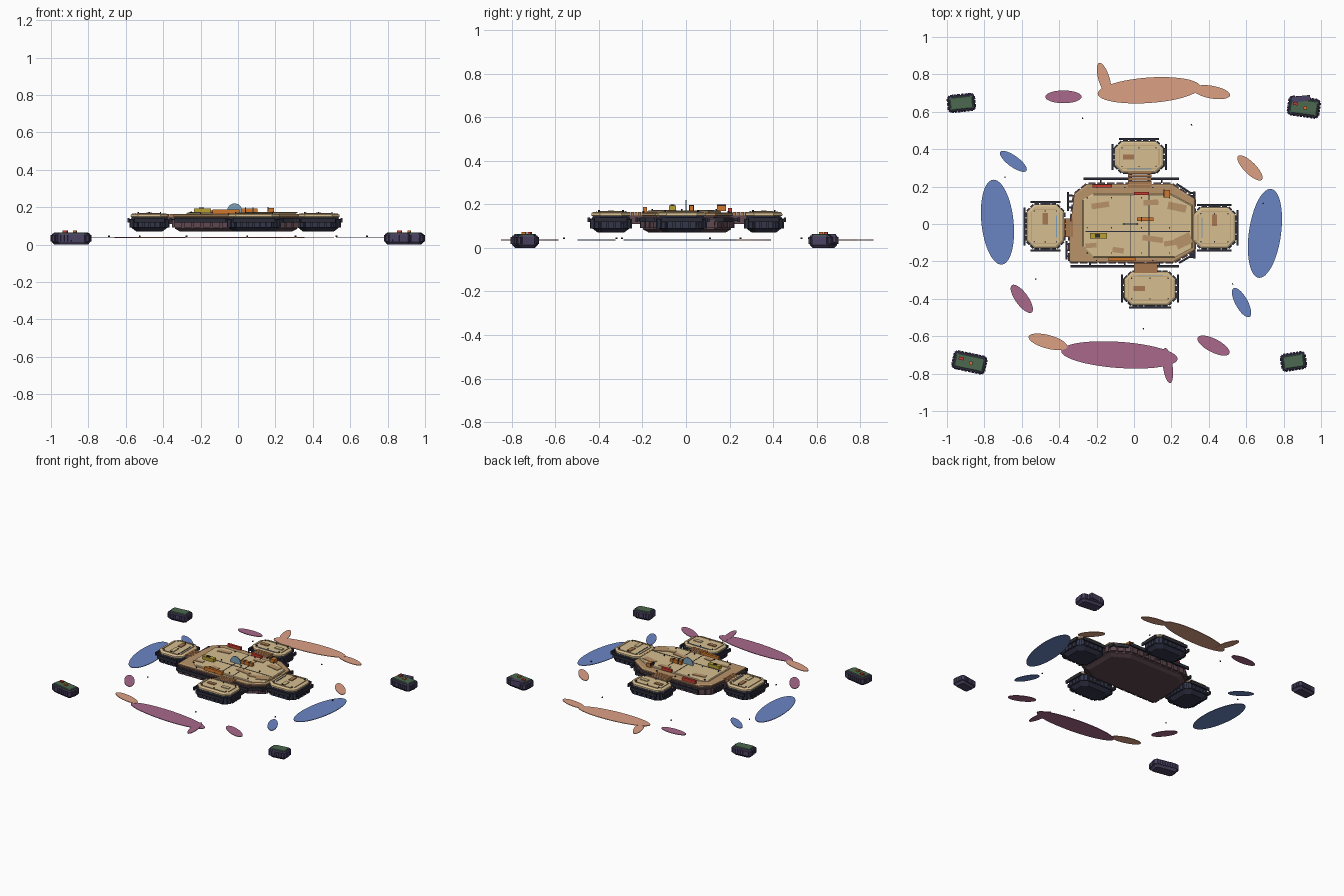
import bpy, bmesh, math
from mathutils import Vector, Matrix

if "Cube" in bpy.data.objects:
    bpy.data.objects.remove(bpy.data.objects["Cube"])


def mat(name, hexcol):
    m = bpy.data.materials.new(name)
    rgb = [int(hexcol[i:i + 2], 16) / 255 for i in (0, 2, 4)]
    m.diffuse_color = [((c + .055) / 1.055) ** 2.4 for c in rgb] + [1]
    m.use_nodes = True
    m.node_tree.nodes["Principled BSDF"].inputs["Base Color"].default_value = m.diffuse_color
    return m


SAND, RIM, PLANK = mat("sand", "D6BD90"), mat("rim", "B8946A"), mat("plank", "A87850")
HULL, NAVY, DARK = mat("hull", "5E4850"), mat("navy", "33364A"), mat("dark", "2C2C38")
RED, ORANGE, YELLOW = mat("red", "C83C30"), mat("orange", "D0782C"), mat("yellow", "B8A032")
BLUE, CORAL, PLUM = mat("blue", "6A85C4"), mat("coral", "DCA084"), mat("plum", "A8688A")
PURPLE, GREEN, GLASS = mat("purple", "4A4262"), mat("green", "4C6850"), mat("glass", "7AA0B8")


def finish(name, bm, m):
    bmesh.ops.recalc_face_normals(bm, faces=bm.faces)
    me = bpy.data.meshes.new(name)
    bm.to_mesh(me)
    bm.free()
    me.materials.append(m)
    ob = bpy.data.objects.new(name, me)
    bpy.context.collection.objects.link(ob)
    return ob


def boxes(name, items, m):
    """items: (x, y, z, sx, sy, sz, rotation in degrees)"""
    bm = bmesh.new()
    for x, y, z, sx, sy, sz, r in items:
        bmesh.ops.create_cube(bm, size=1, matrix=Matrix.Translation((x, y, z))
                              @ Matrix.Rotation(math.radians(r), 4, 'Z')
                              @ Matrix.Diagonal((sx, sy, sz, 1)))
    return finish(name, bm, m)


def loft(name, pts, rings, m):
    """Stack copies of a convex outline; rings: (inset, z)"""
    xs, ys = [p[0] for p in pts], [p[1] for p in pts]
    cx, cy = (min(xs) + max(xs)) / 2, (min(ys) + max(ys)) / 2
    w, d = max(xs) - min(xs), max(ys) - min(ys)
    bm = bmesh.new()
    loops = [[bm.verts.new((cx + (x - cx) * (1 - 2 * o / w), cy + (y - cy) * (1 - 2 * o / d), z))
              for x, y in pts] for o, z in rings]
    n = len(pts)
    for a, b in zip(loops, loops[1:]):
        for i in range(n):
            bm.faces.new((a[i], a[(i + 1) % n], b[(i + 1) % n], b[i]))
    bm.faces.new(loops[0])
    bm.faces.new(loops[-1])
    return finish(name, bm, m)


def octagon(w, d, c, cx=0, cy=0, rot=0):
    a, b = w / 2, d / 2
    p = [(a, -b + c), (a, b - c), (a - c, b), (c - a, b), (-a, b - c), (-a, c - b), (c - a, -b), (a - c, -b)]
    k, s = math.cos(math.radians(rot)), math.sin(math.radians(rot))
    return [(cx + x * k - y * s, cy + x * s + y * k) for x, y in p]


def ribs(name, pts, z, h, step, m, depth=.01):
    """Row of fender blocks along each outline edge"""
    out = []
    for i, p in enumerate(pts):
        a, b = Vector(p), Vector(pts[(i + 1) % len(pts)])
        e = b - a
        n = max(1, round(e.length / step))
        for k in range(n):
            c = a + e * ((k + .5) / n)
            out.append((c.x, c.y, z, e.length / n * .78, depth, h, math.degrees(math.atan2(e.y, e.x))))
    return boxes(name, out, m)


def rail(x, y, length, along_x, inward):
    """Fender bar with two standoffs reaching toward the hull"""
    t, z = .011, .13
    r = [(x, y, z, length if along_x else t, t if along_x else length, .022, 0)]
    for s in (-.32, 0, .32):
        if along_x:
            r.append((x + s * length, y + inward * .01, z, .009, .024, .012, 0))
        else:
            r.append((x + inward * .01, y + s * length, z, .024, .009, .012, 0))
    return r


def rivets(name, spots, m, r=.004, h=.008):
    bm = bmesh.new()
    for x, y, z in spots:
        bmesh.ops.create_cone(bm, cap_ends=True, segments=6, radius1=r, radius2=r, depth=h,
                              matrix=Matrix.Translation((x, y, z)))
    return finish(name, bm, m)


# Main platform: hull, rim and stepped deck
main = [(.325, -.14), (.325, .135), (.2, .215), (-.25, .215), (-.32, .16), (-.345, -.04), (-.345, -.205), (.215, -.205)]
deck = [(.312, -.13), (.312, .1), (.2, .16), (-.22, .16), (-.275, .13), (-.275, -.12), (-.22, -.18), (.22, -.18)]
loft("main_hull", main, [(.035, .07), (.008, .085), (.004, .14), (.012, .148)], HULL)
ribs("main_hull_fenders", main, .113, .042, .05, HULL, .014)
loft("main_rim", main, [(.004, .146), (0, .15), (0, .158), (.008, .163)], RIM)
loft("main_deck", deck, [(0, .16), (0, .167), (.005, .171)], SAND)
boxes("deck_seams", [(-.017, -.01, .171, .004, .33, .003, 0), (.08, -.01, .171, .004, .33, .003, 0),
                     (.02, -.04, .171, .56, .004, .003, 0)], DARK)
boxes("deck_patches", [(-.18, .1, .172, .095, .03, .006, 8), (.23, .09, .172, .1, .04, .006, -12),
                       (.1, -.08, .172, .11, .03, .006, -8), (.21, -.1, .172, .1, .028, .006, 8),
                       (-.085, -.14, .172, .06, .028, .006, -8), (.265, -.09, .172, .09, .06, .006, 25),
                       (-.23, -.115, .172, .06, .025, .006, 5), (.09, .115, .172, .08, .028, .006, 3)], RIM)
rivets("deck_rivets", [(x, y, .174) for x in (-.25, -.12, .04, .19) for y in (-.155, -.02, .14)]
       + [(x, y, .166) for x in (-.2, -.05, .1) for y in (-.195, .195)], DARK)

# Deck cargo
boxes("red_crates", [(-.17, .203, .172, .105, .018, .022, 0), (.04, .163, .18, .08, .018, .02, 0)], RED)
boxes("orange_crates", [(.06, .025, .182, .09, .02, .024, 0), (-.065, -.188, .174, .145, .018, .026, 0),
                        (.175, .163, .182, .035, .04, .026, 0)], ORANGE)
boxes("yellow_crate", [(-.19, -.062, .182, .09, .03, .024, 0)], YELLOW)
boxes("crate_straps", [(-.195, -.062, .192, .025, .018, .014, 0), (.16, .163, .19, .006, .043, .02, 0),
                       (.04, .025, .185, .006, .024, .024, 0), (.08, .025, .185, .006, .024, .024, 0)], DARK)
# Upright round sensor screen
bm = bmesh.new()
bmesh.ops.create_cone(bm, cap_ends=True, segments=32, radius1=.04, radius2=.04, depth=.006,
                      matrix=Matrix.Translation((-.018, 0, .18)) @ Matrix.Rotation(math.pi / 2, 4, 'X'))
finish("sensor_disc", bm, GLASS)

# Main platform fender bars
boxes("main_rails", rail(-.015, .242, .51, True, -1) + rail(-.05, -.226, .58, True, 1)
      + rail(-.352, .12, .1, False, 1) + rail(-.362, -.14, .1, False, 1)
      + rail(.322, .15, .05, False, -1) + rail(.322, -.16, .05, False, -1)
      + [(.265, .19, .13, .09, .011, .022, -33), (.28, -.185, .13, .09, .011, .022, 31)], DARK)

# Four satellite pontoons: name, centre, size, direction to the outside
sats = [("left", -.474, -.013, .2, .235, (-1, 0)), ("right", .43, -.02, .225, .22, (1, 0)),
        ("back", .027, .358, .262, .17, (0, 1)), ("front", .085, -.345, .275, .18, (0, -1))]
for name, x, y, w, d, (ox, oy) in sats:
    o = octagon(w, d, .04, x, y)
    loft(name + "_pontoon_hull", o, [(.03, .07), (.004, .09), (.002, .138), (.01, .148)], NAVY)
    ribs(name + "_pontoon_fenders", o, .112, .044, .034, NAVY, .014)
    loft(name + "_pontoon_deck", o, [(.003, .146), (0, .15), (.001, .16), (.01, .166)], SAND)
    # raised deck edging
    iw, idp = w - .05, d - .05
    boxes(name + "_deck_edging", [(x, y + s * idp / 2, .167, iw - .03, .004, .005, 0) for s in (-1, 1)]
          + [(x + s * iw / 2, y, .167, .004, idp - .03, .005, 0) for s in (-1, 1)], RIM)
    # hatches
    hx, hy = (.057, 0) if oy else (0, .045)
    hs = (.06, .026) if oy else (.028, .06)
    boxes(name + "_hatch", [(x - hx, y + hy * .9, .168, hs[0], hs[1], .007, 0)], PLANK)
    boxes(name + "_pale_hatch", [(x + hx, y - hy, .168, hs[0], hs[1], .007, 0)], SAND)
    boxes(name + "_light_strip", [(x - ox * w * .3, y - oy * d * .38, .168,
                                   .005 if ox else w * .5, .005 if oy else d * .5, .005, 0)], GLASS)
    rivets(name + "_rivets", [(x + sx * (w / 2 - .04), y + sy * (d / 2 - .035), .17)
                              for sx in (-1, 0, 1) for sy in (-1, 1)], DARK)
    # fender bars on the three free sides
    bars = []
    if oy:
        bars += rail(x, y + oy * (d / 2 + .012), w - .05, True, -oy)
        for s in (-1, 1):
            bars += rail(x + s * (w / 2 + .012), y, d - .03, False, -s)
    else:
        bars += rail(x + ox * (w / 2 + .012), y, d - .03, False, -ox)
        for s in (-1, 1):
            bars += rail(x, y + s * (d / 2 + .012), w - .04, True, -s)
    boxes(name + "_rails", bars, DARK)

# Plank bridges with side beams
for name, x, y, sx, sy in [("back", .03, .24, .125, .09), ("front", .062, -.23, .125, .08),
                           ("left", -.36, -.02, .07, .1), ("right", .315, -.02, .07, .13)]:
    lx = sx < sy if name in ("left", "right") else False
    n = 5
    boxes(name + "_bridge", [(x + (i - 2) * sx / n * lx, y + (i - 2) * sy / n * (not lx), .156,
                              sx / n * .85 if lx else sx, sy if lx else sy / n * .85, .016, 0)
                             for i in range(n)], PLANK)
    boxes(name + "_bridge_beams", [(x + s * sx * .4 * (not lx), y + s * sy * .4 * lx, .13,
                                    sx if lx else .018, .018 if lx else sy, .04, 0) for s in (-1, 1)], HULL)

# Flat drifting patches: x, y, half length, half width, angle, colour
patches = [(-.73, .01, .228, .086, 96, BLUE), (.70, -.05, .24, .086, 82, BLUE),
           (.08, .715, .275, .068, 4, CORAL), (.415, .705, .1, .034, -10, CORAL), (-.16, .775, .09, .03, 107, CORAL),
           (-.377, .68, .097, .034, 0, PLUM), (-.645, .335, .086, .03, -36, BLUE), (.62, .30, .09, .032, -45, CORAL),
           (-.6, -.4, .09, .034, -54, PLUM), (.575, -.42, .088, .033, -61, BLUE), (.425, -.65, .095, .036, -27, PLUM),
           (-.46, -.63, .107, .036, -15, CORAL), (-.078, -.7, .312, .07, -4, PLUM), (.18, -.757, .095, .026, 98, PLUM)]
for i, (x, y, a, b, r, m) in enumerate(patches):
    bm = bmesh.new()
    bmesh.ops.create_cone(bm, cap_ends=True, segments=48, radius1=1, radius2=1, depth=1,
                          matrix=Matrix.Translation((x, y, .036 + .0006 * (i % 3)))
                          @ Matrix.Rotation(math.radians(r), 4, 'Z') @ Matrix.Diagonal((a, b, .004, 1)))
    finish("drift_patch_%d" % (i + 1), bm, m)
boxes("floating_specks", [(x, y, .045, .007, .007, .007, 20) for x, y in
                          [(-.275, .565), (.307, .53), (-.525, -.295), (.527, -.32), (.05, -.56), (-.69, .25), (.69, .11)]],
      DARK)

# Corner buoy pods: x, y, width, depth, angle, carries cargo
for i, (x, y, w, d, r, cargo) in enumerate([(-.923, .647, .145, .09, 6, 0), (.908, .625, .168, .1, -8, 1),
                                            (-.88, -.74, .178, .095, -12, 1), (.853, -.735, .132, .09, 9, 0)]):
    n = "pod_%d" % (i + 1)
    o = octagon(w, d, .014, x, y, r)
    loft(n + "_body", o, [(.016, 0), (.003, .014), (.001, .05), (.006, .058)], PURPLE)
    ribs(n + "_bumpers", o, .034, .034, .018, PURPLE, .008)
    loft(n + "_top", octagon(w - .022, d - .022, .008, x, y, r), [(0, .056), (0, .061), (.004, .064)], GREEN)
    if cargo:
        k, s = math.cos(math.radians(r)), math.sin(math.radians(r))
        boxes(n + "_red_box", [(x - .045 * k, y - .045 * s + .012, .068, .026, .016, .012, r)], RED)
        boxes(n + "_orange_box", [(x + .008 * k, y + .008 * s - .003, .068, .018, .018, .012, r)], ORANGE)
        if x > 0:
            boxes(n + "_spare_block", [(x - .015, y + .045, .045, .1, .03, .04, r + 14)], PURPLE)
